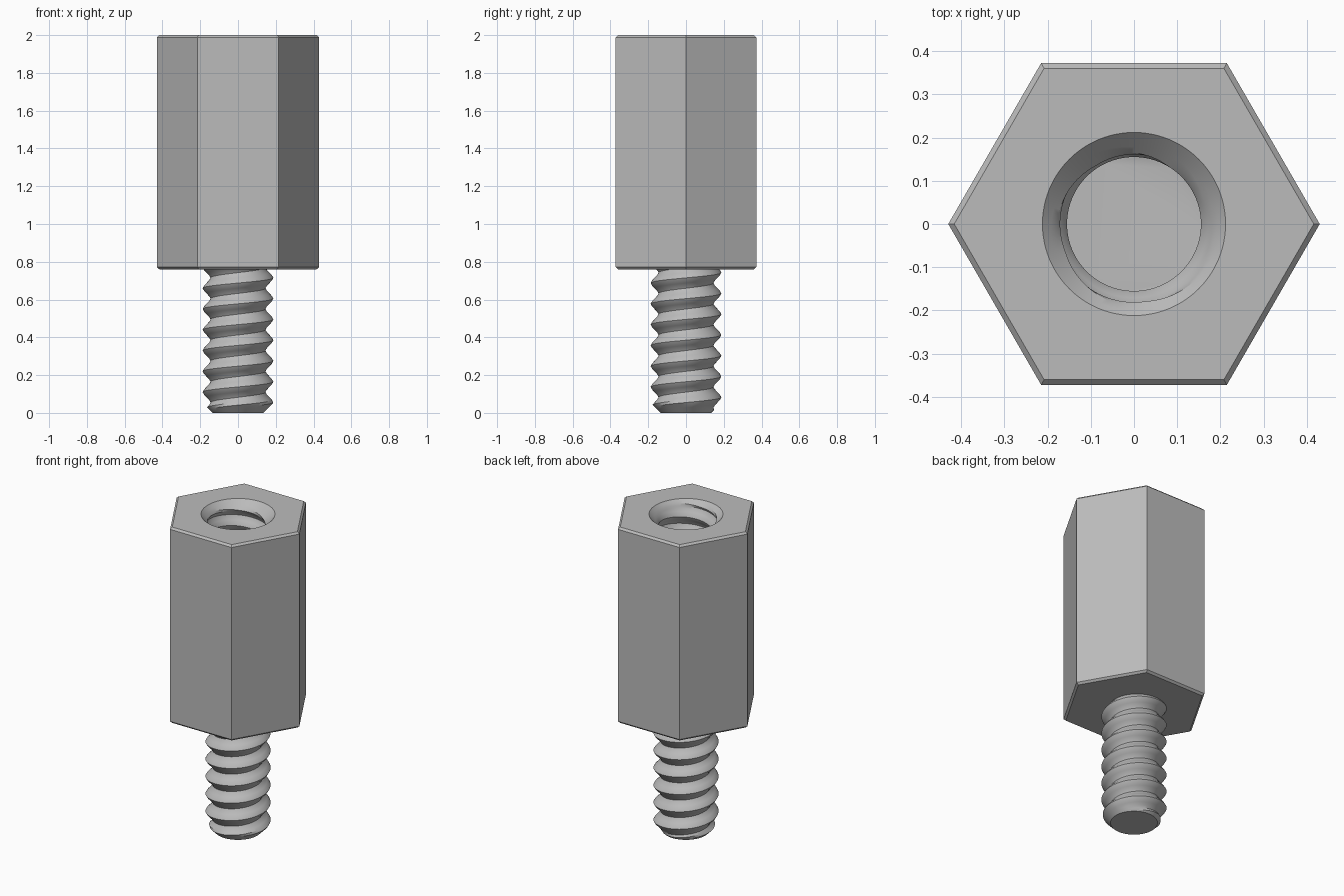
import bpy, bmesh, math

cube = bpy.data.objects.get("Cube")
if cube:
    bpy.data.objects.remove(cube)

SEG = 96             # steps around one turn of thread
PITCH = 0.11
BODY_BOTTOM, TOP = 0.76, 2.0
HEX_R, CHAMFER = 0.43, 0.012
HOLE_FLOOR = 1.1

steel = bpy.data.materials.new("grey_steel")
steel.use_nodes = True
steel.diffuse_color = (0.5, 0.5, 0.5, 1)
steel.node_tree.nodes["Principled BSDF"].inputs["Base Color"].default_value = (0.5, 0.5, 0.5, 1)


def finish(bm, name, angle):
    """Turn the bmesh into a named, shaded object."""
    mesh = bpy.data.meshes.new(name)
    bm.to_mesh(mesh)
    bm.free()
    mesh.materials.append(steel)
    obj = bpy.data.objects.new(name, mesh)
    bpy.context.collection.objects.link(obj)
    bpy.ops.object.select_all(action='DESELECT')
    obj.select_set(True)
    bpy.context.view_layer.objects.active = obj
    bpy.ops.object.shade_smooth_by_angle(angle=math.radians(angle))
    return obj


def thread(bm, z0, z1, minor, major, limit, phase, flip=False):
    """Helical V-thread wall between z0 and z1; limit(r, z) shapes its ends.
    Returns the end rings of vertices."""
    rows = 8                                    # profile steps per pitch
    n = round((z1 - z0) / PITCH + 3) * rows
    grid = []
    for k in range(n):
        ring = []
        wave = 1 - abs(2 * (k % rows) / rows - 1)     # 0 at root, 1 at crest
        wave = min(max(wave * 1.25 - 0.125, 0), 1)    # small root and crest flats
        for i in range(SEG + 1):
            z = z0 + PITCH * (k / rows - 2 + i / SEG + phase)
            z = min(max(z, z0), z1)
            r = limit(minor + (major - minor) * wave, z)
            a = math.tau * i / SEG
            ring.append(bm.verts.new((r * math.cos(a), r * math.sin(a), z)))
        grid.append(ring)
    for low, high in zip(grid, grid[1:]):
        for i in range(SEG):
            q = [low[i], low[i + 1], high[i + 1], high[i]]
            if max(v.co.z for v in q) - min(v.co.z for v in q) > 1e-6:
                bm.faces.new(q[::-1] if flip else q)
    return grid[0][:SEG], grid[-1][:SEG]


def clean(bm):
    bmesh.ops.remove_doubles(bm, verts=bm.verts, dist=1e-5)
    bmesh.ops.delete(bm, geom=[v for v in bm.verts if not v.link_faces], context='VERTS')


# threaded stud with a chamfered tip, running up into the body
bm = bmesh.new()
tip, _ = thread(bm, 0, BODY_BOTTOM + 0.02, 0.145, 0.187,
                lambda r, z: min(r, 0.135 + z), 0.0)
bm.faces.new(tip[::-1])
clean(bm)
finish(bm, "threaded_stud", 25)

# tapped hole with a countersunk mouth and flat floor
bm = bmesh.new()


def hole_limit(r, z):
    return 0.155 if z <= HOLE_FLOOR else max(r, 0.212 - (TOP - z))


floor, mouth = thread(bm, HOLE_FLOOR, TOP, 0.155, 0.187, hole_limit, 0.5, True)
bm.faces.new(floor)

# hexagonal body with chamfered ends
rings = []
for z, r in ((BODY_BOTTOM, HEX_R - CHAMFER * 1.15), (BODY_BOTTOM + CHAMFER, HEX_R),
             (TOP - CHAMFER, HEX_R), (TOP, HEX_R - CHAMFER * 1.15)):
    rings.append([bm.verts.new((r * math.cos(math.tau * i / 6),
                                r * math.sin(math.tau * i / 6), z)) for i in range(6)])
bm.faces.new(rings[0][::-1])
step = SEG // 6
for i in range(6):
    j = (i + 1) % 6
    for low, high in zip(rings, rings[1:]):
        bm.faces.new((low[i], low[j], high[j], high[i]))
    arc = [mouth[m % SEG] for m in range(i * step, (i + 1) * step + 1)]
    bm.faces.new([rings[-1][i], rings[-1][j]] + arc[::-1])
clean(bm)
finish(bm, "hex_body", 25)
